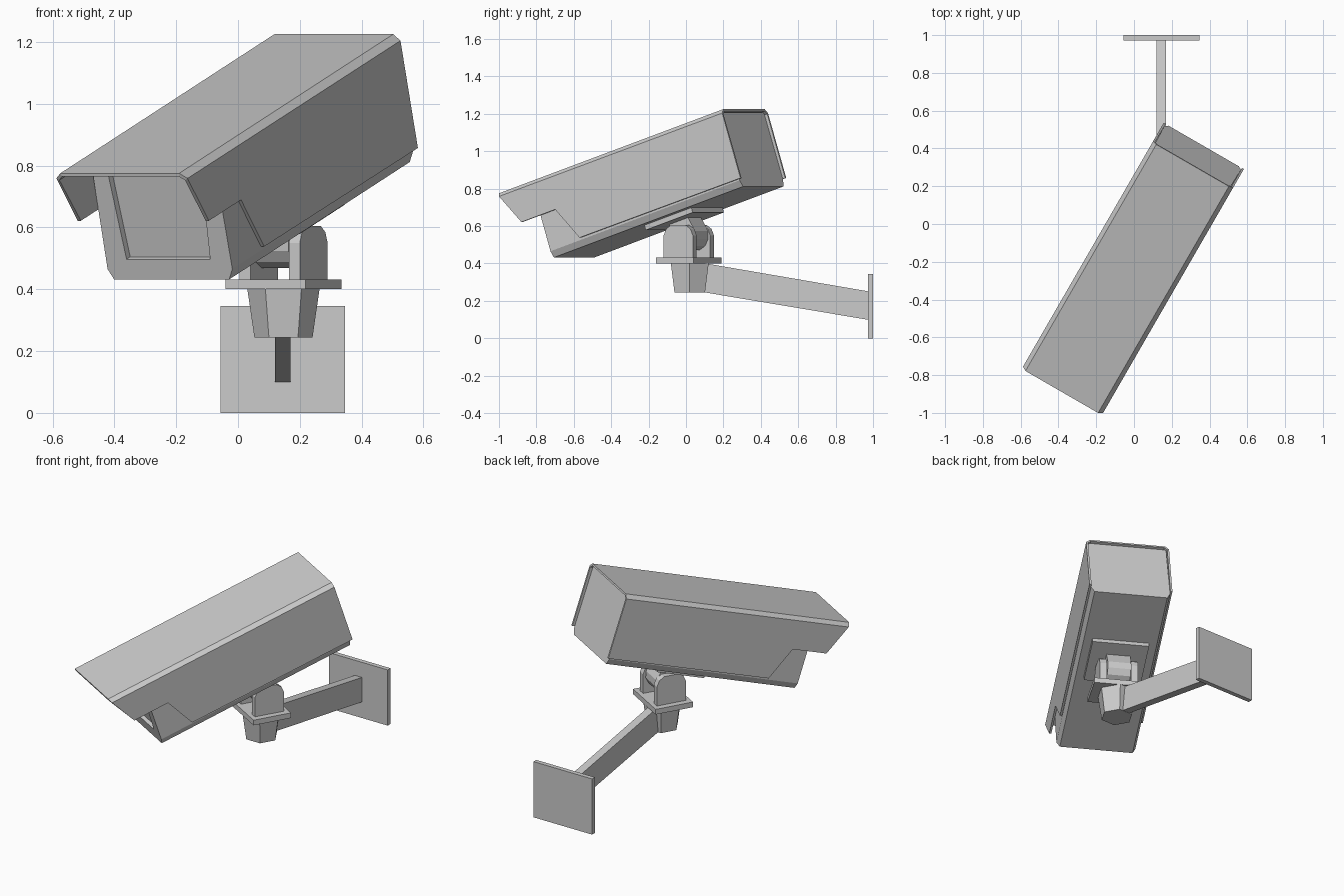
import bpy, bmesh
from math import radians, cos, sin, pi
from mathutils import Matrix, Vector

if "Cube" in bpy.data.objects:
    bpy.data.objects.remove(bpy.data.objects["Cube"])

YAW = Matrix.Rotation(radians(-30), 4, 'Z')
# Housing frame: origin at rear centre of the hood top, y runs front to back
TILT = Matrix.Translation((0.31, 0.31, 1.225)) @ YAW @ Matrix.Rotation(radians(18), 4, 'X')
# Swivel frame: turned with the camera but level
SWIVEL = Matrix.Translation((0.147, 0.015, 0)) @ YAW


def finish(name, bm, matrix):
    me = bpy.data.meshes.new(name)
    bm.to_mesh(me)
    bm.free()
    ob = bpy.data.objects.new(name, me)
    bpy.context.collection.objects.link(ob)
    ob.matrix_world = matrix
    return ob


def extrude_profile(pts, axis, lo, hi):
    """Prism: profile in YZ extruded along X, or profile in XZ along Y."""
    def place(p, d):
        return (d, p[0], p[1]) if axis == 'X' else (p[0], d, p[1])
    bm = bmesh.new()
    a = [bm.verts.new(place(p, lo)) for p in pts]
    b = [bm.verts.new(place(p, hi)) for p in pts]
    bm.faces.new(a)
    bm.faces.new(b[::-1])
    n = len(pts)
    for i in range(n):
        bm.faces.new((a[i], b[i], b[(i + 1) % n], a[(i + 1) % n]))
    bmesh.ops.recalc_face_normals(bm, faces=bm.faces)
    return bm


def box(name, lo, hi, matrix=Matrix()):
    pts = [(lo[1], lo[2]), (hi[1], lo[2]), (hi[1], hi[2]), (lo[1], hi[2])]
    return finish(name, extrude_profile(pts, 'X', lo[0], hi[0]), matrix)


# Housing with a recessed front window
section = [(-0.23, -0.014), (0.23, -0.014), (0.233, -0.395),
           (0.215, -0.43), (-0.215, -0.43), (-0.233, -0.395)]
bm = extrude_profile(section, 'Y', -1.243, -0.015)
front = min(bm.faces, key=lambda f: f.calc_center_median().y)
bmesh.ops.inset_region(bm, faces=[front], thickness=0.08)
bmesh.ops.inset_region(bm, faces=[front], thickness=0.004)
bmesh.ops.translate(bm, verts=front.verts, vec=(0, 0.022, 0))
finish("housing", bm, TILT)

# Sun hood: folded sheet with notched sides
side = [(0, -0.022), (0, -0.387), (-1.044, -0.383), (-1.14, -0.193),
        (-1.359, -0.193), (-1.448, -0.02)]
bm = bmesh.new()
top = []
for s in (1, -1):
    v = [bm.verts.new((s * 0.245, y, z)) for y, z in side]
    t = [bm.verts.new((s * 0.222, y, 0)) for y in (0, -1.456)]
    bm.faces.new(v)
    bm.faces.new((v[0], v[-1], t[1], t[0]))
    top.append(t)
roof = bm.faces.new((top[0][0], top[0][1], top[1][1], top[1][0]))
bmesh.ops.recalc_face_normals(bm, faces=bm.faces)
roof.normal_update()
if roof.normal.z < 0:
    bmesh.ops.reverse_faces(bm, faces=bm.faces)
hood = finish("sun_hood", bm, TILT)
mod = hood.modifiers.new("thickness", 'SOLIDIFY')
mod.thickness = 0.012
mod.offset = -1

# Mounting plate and hinge knuckle under the housing
box("housing_mount_plate", (-0.167, -0.685, -0.457), (0.167, -0.38, -0.429), TILT)
r, py, pz = 0.08, -0.53, -0.54
knuckle = [(py + r * cos(a), pz + r * sin(a))
           for a in [-pi + i * pi / 6 for i in range(7)]]
knuckle += [(py + 0.06, -0.455), (py - 0.06, -0.455)]
finish("hinge_knuckle", extrude_profile(knuckle, 'X', -0.07, 0.07), TILT)

# Swivel base with two cheeks and a pin
box("swivel_plate", (-0.15, -0.116, 0.4), (0.15, 0.116, 0.432), SWIVEL)
cheek = [(-0.09, 0.43), (0.09, 0.43), (0.09, 0.55), (0.075, 0.585), (0.045, 0.605),
         (-0.045, 0.605), (-0.075, 0.585), (-0.09, 0.55)]
for label, s in (("right", 1), ("left", -1)):
    lo, hi = sorted((s * 0.072, s * 0.113))
    finish(label + "_hinge_cheek", extrude_profile(cheek, 'X', lo, hi), SWIVEL)

# Tapered hexagonal boss
bm = bmesh.new()
bmesh.ops.create_cone(bm, cap_ends=True, segments=6, radius1=0.094, radius2=0.117, depth=0.158)
hexa = finish("hexagonal_boss", bm, Matrix.Identity(4))
# turn so that two corners point along x
corner = max(hexa.data.vertices, key=lambda v: v.co.x).co
turn = 0 if abs(corner.y) < 0.01 else 30
hexa.matrix_world = Matrix.Translation((0.147, 0.02, 0.323)) @ Matrix.Rotation(radians(turn), 4, 'Z')

# Sloping arm and wall plate
arm = [(0.06, 0.252), (0.98, 0.098), (0.98, 0.25), (0.06, 0.408)]
finish("wall_arm", extrude_profile(arm, 'X', 0.12, 0.17), Matrix())
box("wall_plate", (-0.056, 0.972, 0), (0.346, 1.0, 0.345))
